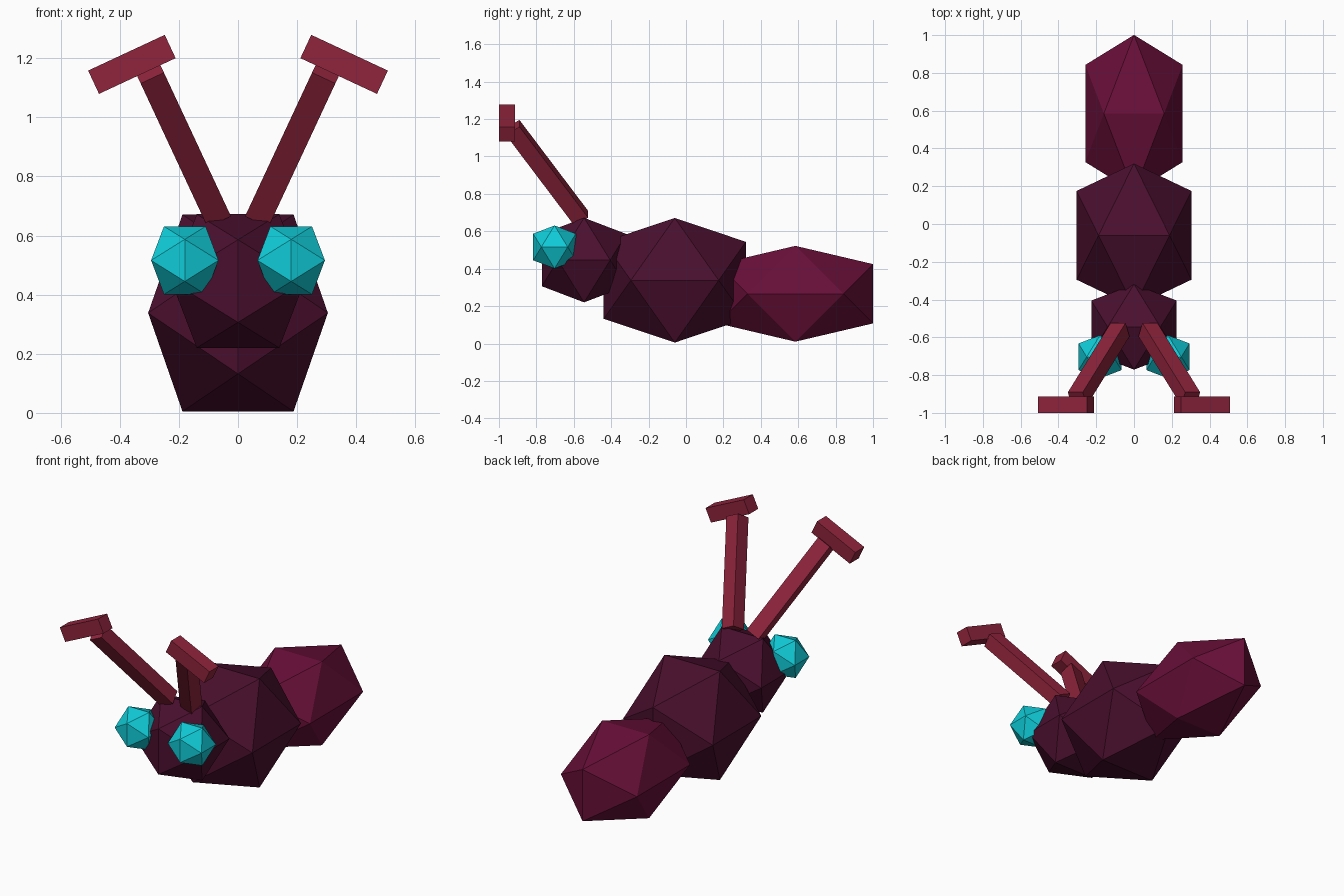
import bpy, bmesh
from math import radians, sqrt

cube = bpy.data.objects.get("Cube")
if cube:
    bpy.data.objects.remove(cube, do_unlink=True)


def material(name, hex_code):
    """Flat material from an sRGB hex colour."""
    srgb = [int(hex_code[i:i + 2], 16) / 255 for i in (0, 2, 4)]
    color = [c / 12.92 if c <= 0.04045 else ((c + 0.055) / 1.055) ** 2.4 for c in srgb] + [1]
    mat = bpy.data.materials.new(name)
    mat.use_nodes = True
    mat.diffuse_color = color
    bsdf = next(n for n in mat.node_tree.nodes if n.type == 'BSDF_PRINCIPLED')
    bsdf.inputs["Base Color"].default_value = color
    return mat


def add_part(name, bm, mat, location, rotation=(0, 0, 0)):
    bmesh.ops.recalc_face_normals(bm, faces=bm.faces)
    mesh = bpy.data.meshes.new(name)
    bm.to_mesh(mesh)
    bm.free()
    mesh.materials.append(mat)
    obj = bpy.data.objects.new(name, mesh)
    obj.location = location
    obj.rotation_euler = rotation
    bpy.context.collection.objects.link(obj)
    return obj


def icosahedron(name, mat, center, half):
    """Icosahedron from three crossed golden rectangles, fitted to half sizes."""
    short = (sqrt(5) - 1) / 2
    hx, hy, hz = half
    bm = bmesh.new()
    for a in (-1, 1):
        for b in (-short, short):
            for x, y, z in ((a, b, 0), (0, a, b), (b, 0, a)):
                bm.verts.new((x * hx, y * hy, z * hz))
    bmesh.ops.convex_hull(bm, input=bm.verts)
    return add_part(name, bm, mat, center)


def box(name, mat, center, size, rotation):
    bm = bmesh.new()
    bmesh.ops.create_cube(bm, size=1)
    bmesh.ops.scale(bm, vec=size, verts=bm.verts)
    return add_part(name, bm, mat, center, rotation)


dark_plum = material("dark plum", "4A0F2E")
wine = material("wine", "680F38")
crimson = material("crimson", "90243C")
cyan = material("cyan", "10CCD8")

# Body segments
icosahedron("abdomen", wine, (0, 0.585, 0.266), (0.258, 0.416, 0.256))
icosahedron("thorax", dark_plum, (0, -0.06, 0.338), (0.304, 0.38, 0.333))
icosahedron("head", dark_plum, (0, -0.545, 0.446), (0.226, 0.226, 0.226))

# Eyes and elbowed antennae on both sides
TILT, LEAN, THICK = radians(25), radians(34.4), 0.087
for side, s in (("left", 1), ("right", -1)):
    icosahedron(side + "_eye", cyan, (s * 0.18, -0.703, 0.516), (0.114, 0.114, 0.115))
    box(side + "_antenna_stalk", crimson, (s * 0.187, -0.743, 0.912),
        (THICK, THICK, 0.65), (LEAN, s * TILT, 0))
    box(side + "_antenna_tip", crimson, (s * 0.359, -0.9565, 1.179),
        (0.286, THICK, THICK), (0, s * TILT, 0))
